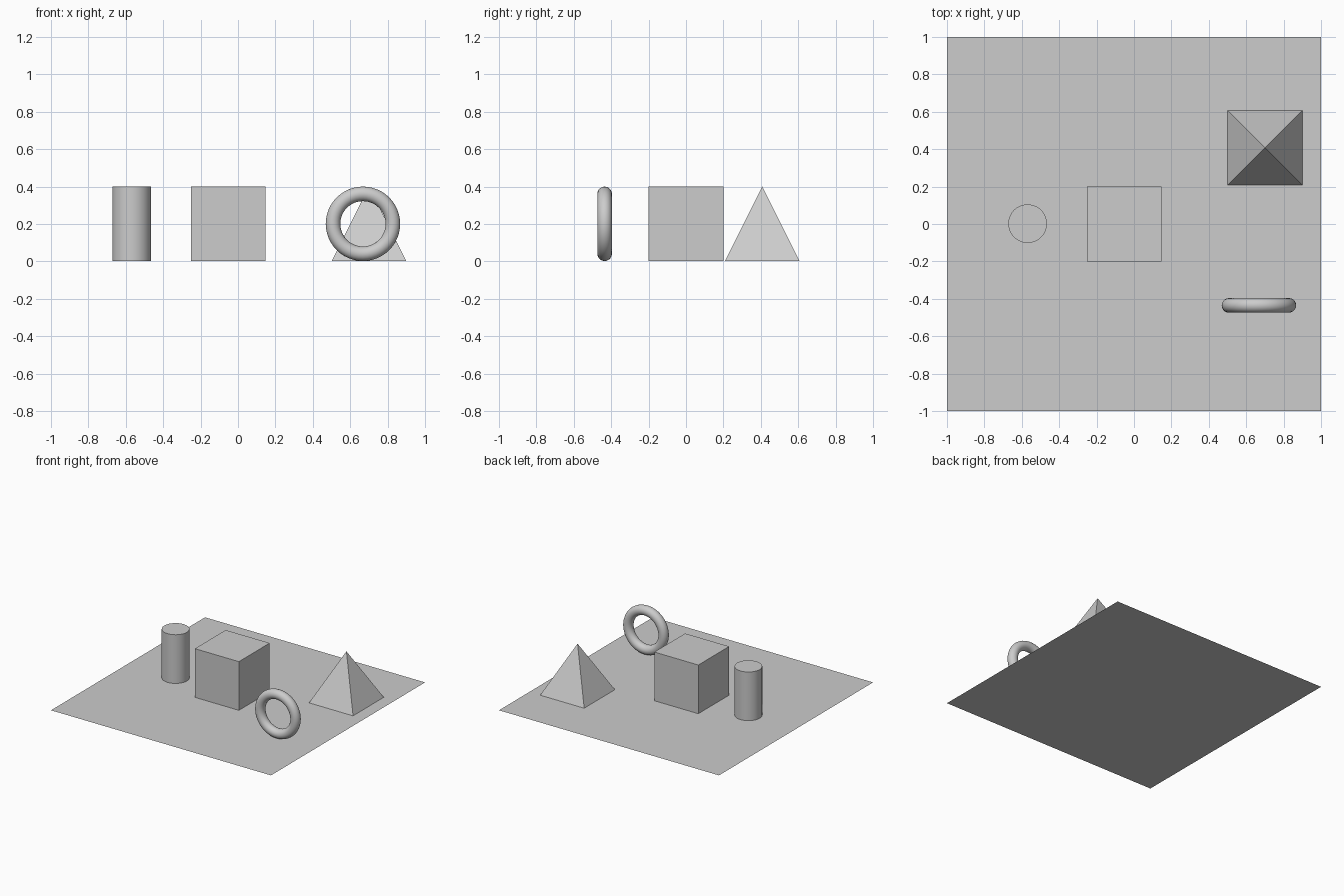
import bpy
import math

cube = bpy.data.objects.get("Cube")
if cube:
    bpy.data.objects.remove(cube, do_unlink=True)

grey = bpy.data.materials.new("plain_grey")
grey.use_nodes = True
colour = (0.604, 0.604, 0.604, 1.0)
grey.diffuse_color = colour
grey.node_tree.nodes["Principled BSDF"].inputs["Base Color"].default_value = colour

HEIGHT = 0.4
LIFT = 0.001  # keeps the solids' undersides just clear of the floor


def finish(name, smooth=False):
    """Name the newest object, colour it and set its shading."""
    obj = bpy.context.object
    obj.name = obj.data.name = name
    obj.data.materials.append(grey)
    if smooth:
        bpy.ops.object.shade_smooth_by_angle(angle=math.radians(40))
    return obj


mesh = bpy.ops.mesh
mid = HEIGHT / 2 + LIFT

# Flat square floor
mesh.primitive_plane_add(size=2)
finish("floor")

# Box
mesh.primitive_cube_add(size=HEIGHT, location=(-0.052, 0, mid))
finish("box")

# Upright cylinder
mesh.primitive_cylinder_add(vertices=48, radius=0.103, depth=HEIGHT,
                            location=(-0.569, 0.002, mid))
finish("cylinder", smooth=True)

# Square pyramid, sides along the axes
mesh.primitive_cone_add(vertices=4, radius1=0.2 * math.sqrt(2), radius2=0,
                        depth=HEIGHT, location=(0.7, 0.408, mid),
                        rotation=(0, 0, math.pi / 4))
finish("pyramid")

# Ring standing on its edge, facing the front
mesh.primitive_torus_add(major_segments=48, minor_segments=20,
                         major_radius=0.16, minor_radius=0.039,
                         location=(0.668, -0.435, mid),
                         rotation=(math.pi / 2, 0, 0))
finish("ring", smooth=True)
